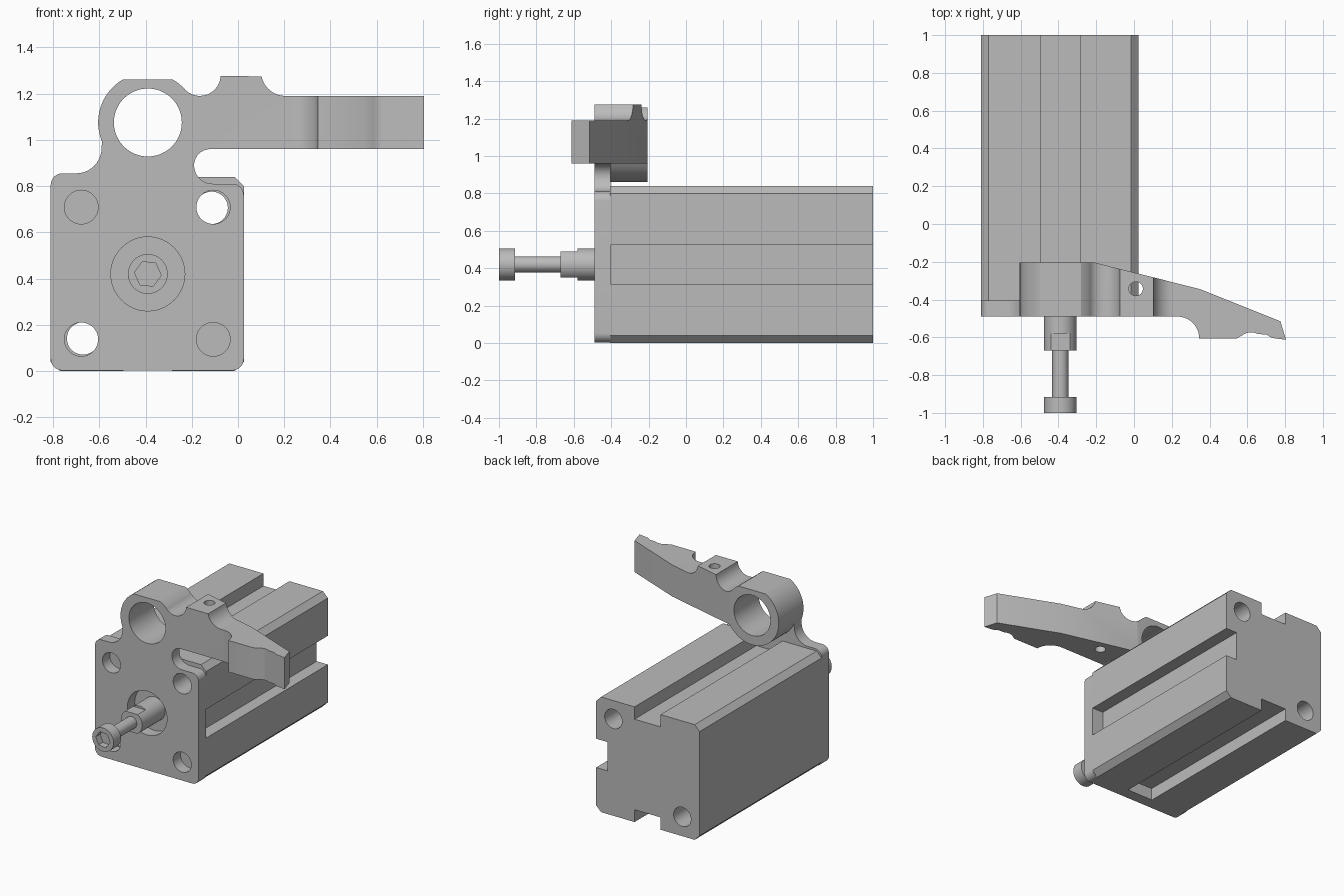
import bpy
import bmesh
import math

if "Cube" in bpy.data.objects:
    bpy.data.objects.remove(bpy.data.objects["Cube"], do_unlink=True)

metal = bpy.data.materials.new("grey_metal")
metal.use_nodes = True
GREY = (0.5, 0.5, 0.5, 1)
metal.diffuse_color = GREY
metal.node_tree.nodes["Principled BSDF"].inputs["Base Color"].default_value = GREY


def arc(cx, cy, r, start, end, n=10):
    """Points along an arc, angles in degrees."""
    angles = [math.radians(start + (end - start) * i / n) for i in range(n + 1)]
    return [(cx + r * math.cos(a), cy + r * math.sin(a)) for a in angles]


def circle(cx, cy, r, n=48, turn=0):
    return arc(cx, cy, r, turn, turn + 360, n)[:-1]


def prism(name, points, lo, hi, axis="y"):
    """Extrude a flat outline along y (outline in x, z) or z (outline in x, y)."""
    bm = bmesh.new()
    place = (lambda a, b, d: (a, d, b)) if axis == "y" else (lambda a, b, d: (a, b, d))
    rings = [[bm.verts.new(place(a, b, d)) for a, b in points] for d in (lo, hi)]
    bm.faces.new(rings[0])
    bm.faces.new(rings[1])
    for i in range(len(points)):
        j = (i + 1) % len(points)
        bm.faces.new((rings[0][i], rings[0][j], rings[1][j], rings[1][i]))
    bmesh.ops.recalc_face_normals(bm, faces=bm.faces)
    mesh = bpy.data.meshes.new(name)
    bm.to_mesh(mesh)
    bm.free()
    mesh.materials.append(metal)
    obj = bpy.data.objects.new(name, mesh)
    bpy.context.collection.objects.link(obj)
    return obj


def combine(obj, other, operation="DIFFERENCE"):
    """Apply a boolean and discard the helper."""
    mod = obj.modifiers.new("shape", "BOOLEAN")
    mod.operation, mod.object, mod.solver = operation, other, "EXACT"
    bpy.context.view_layer.objects.active = obj
    bpy.ops.object.modifier_apply(modifier=mod.name)
    bpy.data.objects.remove(other, do_unlink=True)


def drill(obj, x, z, r, lo, hi):
    combine(obj, prism("drill_cutter", circle(x, z, r), lo, hi))


LEFT, RIGHT, TOP = -0.81, 0.025, 0.84
FRONT, SEAM, BACK = -0.49, -0.405, 1.0
CX, CZ = -0.39, 0.42

# Body: chamfered block with grooves on the top, bottom and one side
c, d, w = 0.04, 0.09, 0.105
body_outline = [
    (LEFT + c, 0), (CX - w, 0), (CX - w, d), (CX + w, d), (CX + w, 0), (RIGHT - c, 0),
    (RIGHT, c), (RIGHT, CZ - w), (RIGHT - d, CZ - w), (RIGHT - d, CZ + w), (RIGHT, CZ + w),
    (RIGHT, TOP - c), (RIGHT - c, TOP), (CX + w, TOP), (CX + w, TOP - d),
    (CX - w, TOP - d), (CX - w, TOP), (LEFT + c, TOP), (LEFT, TOP - c), (LEFT, c)]
body = prism("body", body_outline, SEAM, BACK)
for x, z in ((-0.114, 0.706), (-0.67, 0.141)):
    drill(body, x, z, 0.07, SEAM - 0.1, BACK + 0.1)

# Bracket: ring with flat top and arm, trimmed to its shape from above
RX, RZ, RR = CX, 1.075, 0.215
bracket_outline = (
    [(0.9, 0.96), (0.9, 1.19)]
    + arc(0.205, 1.295, 0.105, 270, 191)
    + arc(-0.165, 1.28, 0.09, 357, 225)
    + arc(RX, RZ, RR, 42, 59.4, 4)
    + arc(RX, RZ, RR, 120.6, 327.7, 36))
bracket = prism("plate_and_arm", bracket_outline, -0.7, -0.1)
arm_plan = (
    [(-0.65, FRONT)] + arc(0.23, -0.605, 0.115, 90, 0)
    + [(0.545, -0.605)] + arc(0.62, -0.645, 0.072, 115, 60, 6)
    + [(0.70, -0.585), (0.73, -0.603), (0.805, -0.613), (0.775, -0.515),
       (0.35, -0.345), (-0.205, -0.205), (-0.65, -0.205)])
combine(bracket, prism("arm_plan_cutter", arm_plan, 0.5, 1.5, "z"), "INTERSECT")

# Front plate with rounded corners, neck fillet and side slot
plate_outline = (
    arc(LEFT + 0.05, 0.053, 0.05, 180, 270) + arc(RIGHT - 0.05, 0.053, 0.05, 270, 360)
    + arc(RIGHT - 0.05, 0.76, 0.05, 0, 90)
    + arc(-0.11, 0.89, 0.08, 270, 180) + arc(-0.12, 0.89, 0.07, 180, 90)
    + [(-0.12, 1.0), (-0.588, 1.0)]
    + arc(-0.70, 0.965, 0.11, 0, -90) + arc(LEFT + 0.05, 0.805, 0.05, 90, 180))
combine(bracket, prism("plate_cutter", plate_outline, FRONT, SEAM), "UNION")

# Holes in the ring, the plate corners, the centre and the arm
drill(bracket, RX, RZ, 0.147, -0.7, 0)
for x in (-0.678, -0.107):
    for z in (0.137, 0.709):
        drill(bracket, x, z, 0.073, -0.6, -0.3)
drill(bracket, CX, CZ, 0.16, -0.6, -0.3)
combine(bracket, prism("pin_cutter", circle(0.01, -0.343, 0.037, 32), 0.5, 1.5, "z"))

# Piston rod with wrench flats at its tip
rod = prism("piston_rod", circle(CX, CZ, 0.086), -0.58, SEAM)
half = math.degrees(math.asin(0.07 / 0.086))
tip_outline = (arc(CX, CZ, 0.086, -half, half, 12)
               + arc(CX, CZ, 0.086, 180 - half, 180 + half, 12))
tip = prism("rod_tip", tip_outline, -0.67, -0.58)

# Socket-head screw
shank = prism("screw_shank", circle(CX, CZ, 0.043), -0.92, -0.67)
head = prism("screw_head", circle(CX, CZ, 0.086), -1.0, -0.915)
combine(head, prism("hex_cutter", circle(CX, CZ, 0.058, 6, -6), -1.1, -0.95))

# Smooth the round faces, keeping hard edges
bpy.ops.object.select_all(action="DESELECT")
for obj in (body, bracket, rod, tip, shank, head):
    obj.select_set(True)
bpy.context.view_layer.objects.active = body
bpy.ops.object.shade_smooth_by_angle(angle=math.radians(30))
